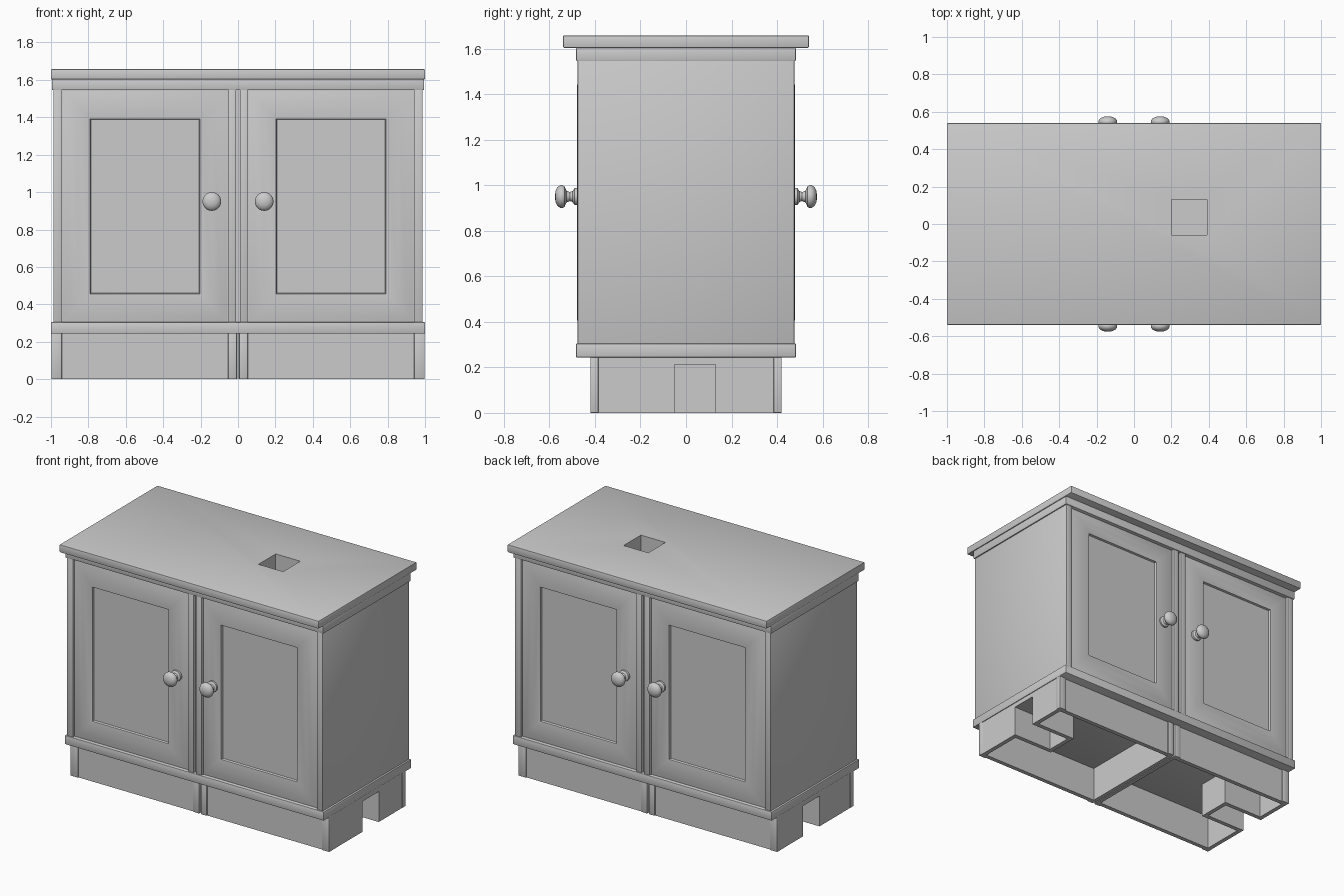
import bpy, bmesh, math
from mathutils import Matrix, Vector

cube = bpy.data.objects.get("Cube")
if cube:
    bpy.data.objects.remove(cube, do_unlink=True)

grey = bpy.data.materials.new("light_grey")
GREY = (0.6, 0.6, 0.6, 1)
grey.diffuse_color = GREY
grey.use_nodes = True
grey.node_tree.nodes["Principled BSDF"].inputs["Base Color"].default_value = GREY


def finish(name, bm, smooth=False):
    bmesh.ops.recalc_face_normals(bm, faces=bm.faces)
    mesh = bpy.data.meshes.new(name)
    bm.to_mesh(mesh)
    bm.free()
    mesh.materials.append(grey)
    ob = bpy.data.objects.new(name, mesh)
    bpy.context.collection.objects.link(ob)
    bpy.ops.object.select_all(action='DESELECT')
    ob.select_set(True)
    bpy.context.view_layer.objects.active = ob
    if smooth:
        bpy.ops.object.shade_smooth_by_angle(angle=math.radians(35))
    return ob


def box(name, x, y, z, bevel=0):
    """Box from (low, high) pairs on each axis."""
    bm = bmesh.new()
    bmesh.ops.create_cube(bm, size=1)
    for v in bm.verts:
        v.co = Vector([(a + b) / 2 + c * abs(b - a) for (a, b), c in zip((x, y, z), v.co)])
    if bevel:
        bmesh.ops.bevel(bm, geom=bm.edges[:], offset=bevel, segments=2, profile=0.5, affect='EDGES')
    return finish(name, bm, bevel > 0)


def cut(ob, x, y, z):
    """Subtract a box from an object."""
    cutter = box("cutter", x, y, z)
    cutter.hide_render = True
    bpy.context.view_layer.objects.active = ob
    mod = ob.modifiers.new("cut", 'BOOLEAN')
    mod.object, mod.operation, mod.solver = cutter, 'DIFFERENCE', 'EXACT'
    bpy.ops.object.modifier_apply(modifier="cut")
    bpy.data.objects.remove(cutter, do_unlink=True)


def door(name, x, z, side):
    """Panelled door lofted from nested rectangles (inset, distance out)."""
    bm = bmesh.new()
    rings = []
    for inset, out in ((0, .44), (0, .462), (.03, .471), (.08, .477),
                       (.14, .479), (.148, .476), (.152, .462)):
        a, b, c, d = x[0] + inset, x[1] - inset, z[0] + inset, z[1] - inset
        rings.append([bm.verts.new((px, side * out, pz))
                      for px, pz in ((a, c), (b, c), (b, d), (a, d))])
    for lo, hi in zip(rings, rings[1:]):
        for i in range(4):
            j = (i + 1) % 4
            bm.faces.new((lo[i], lo[j], hi[j], hi[i]))
    bm.faces.new(rings[0])
    bm.faces.new(rings[-1])
    return finish(name, bm, True)


def knob(name, x, z, side):
    """Turned knob spun around the y axis from (radius, distance out)."""
    bm = bmesh.new()
    profile = ((0, .47), (.038, .47), (.038, .489), (.024, .498), (.02, .51), (.026, .525),
               (.046, .534), (.05, .542), (.05, .552), (.042, .564), (.024, .573), (0, .576))
    verts = [bm.verts.new((x + r, side * y, z)) for r, y in profile]
    edges = [bm.edges.new(pair) for pair in zip(verts, verts[1:])]
    bmesh.ops.spin(bm, geom=verts + edges, cent=(x, 0, z), axis=(0, 1, 0),
                   angle=2 * math.pi, steps=32)
    bmesh.ops.remove_doubles(bm, verts=bm.verts, dist=.0005)
    return finish(name, bm, True)


HOLE_X, HOLE_Y, NOTCH_Y = (.2, .39), (-.06, .13), (-.05, .13)

# Worktop and rail under it, with a square opening
worktop = box("worktop", (-1, 1), (-.54, .54), (1.603, 1.657), .005)
cut(worktop, HOLE_X, HOLE_Y, (1.5, 1.8))
rail = box("top_rail", (-.995, .995), (-.482, .482), (1.545, 1.604), .004)
cut(rail, HOLE_X, HOLE_Y, (1.5, 1.8))

# Hollow body
body = box("body", (-.95, .95), (-.455, .455), (.29, 1.55))
cut(body, (-.93, .93), (-.43, .43), (.31, 1.52))
cut(body, HOLE_X, HOLE_Y, (1.45, 1.7))
box("bottom_moulding", (-1, 1), (-.483, .483), (.243, .305), .005)

for s, hand in ((-1, "right"), (1, "left")):
    # Side panel of the body
    box(hand + "_side_panel", sorted((s * .94, s * .987)), (-.476, .476), (.3, 1.548), .003)

    # Plinth end wall, notched, with a closed tunnel behind the notch
    end = box(hand + "_plinth_end", sorted((s * .965, s * .995)), (-.412, .412), (0, .25))
    cut(end, (s * 1.1, s * .9), NOTCH_Y, (-.1, .212))
    for y0 in (NOTCH_Y[0] - .03, NOTCH_Y[1]):
        box(hand + "_tunnel_wall", sorted((s * .66, s * .97)), (y0, y0 + .03), (0, .25))
    box(hand + "_tunnel_end", sorted((s * .66, s * .69)), NOTCH_Y, (0, .25))
    box(hand + "_tunnel_roof", sorted((s * .68, s * .97)), NOTCH_Y, (.212, .25))

    # Plinth divider, one per half
    box(hand + "_plinth_divider", sorted((s * .003, s * .03)), (-.4, .4), (0, .25))

    for f, face in ((-1, "front"), (1, "back")):
        label = face + "_" + hand
        # Plinth board with corner post and centre post
        box(label + "_plinth_board", sorted((s * .02, s * .97)), sorted((f * .382, f * .412)), (0, .25))
        box(label + "_plinth_post", sorted((s * .942, s * .998)), sorted((f * .385, f * .42)), (0, .25), .003)
        box(label + "_plinth_centre_post", sorted((s * .006, s * .053)), sorted((f * .385, f * .42)), (0, .25), .003)
        # Centre stile, door and knob
        box(label + "_centre_stile", sorted((s * .01, s * .052)), sorted((f * .44, f * .476)), (.3, 1.548), .003)
        door(label + "_door", sorted((s * .056, s * .938)), (.308, 1.54), f)
        knob(label + "_knob", s * .14, .95, f)
